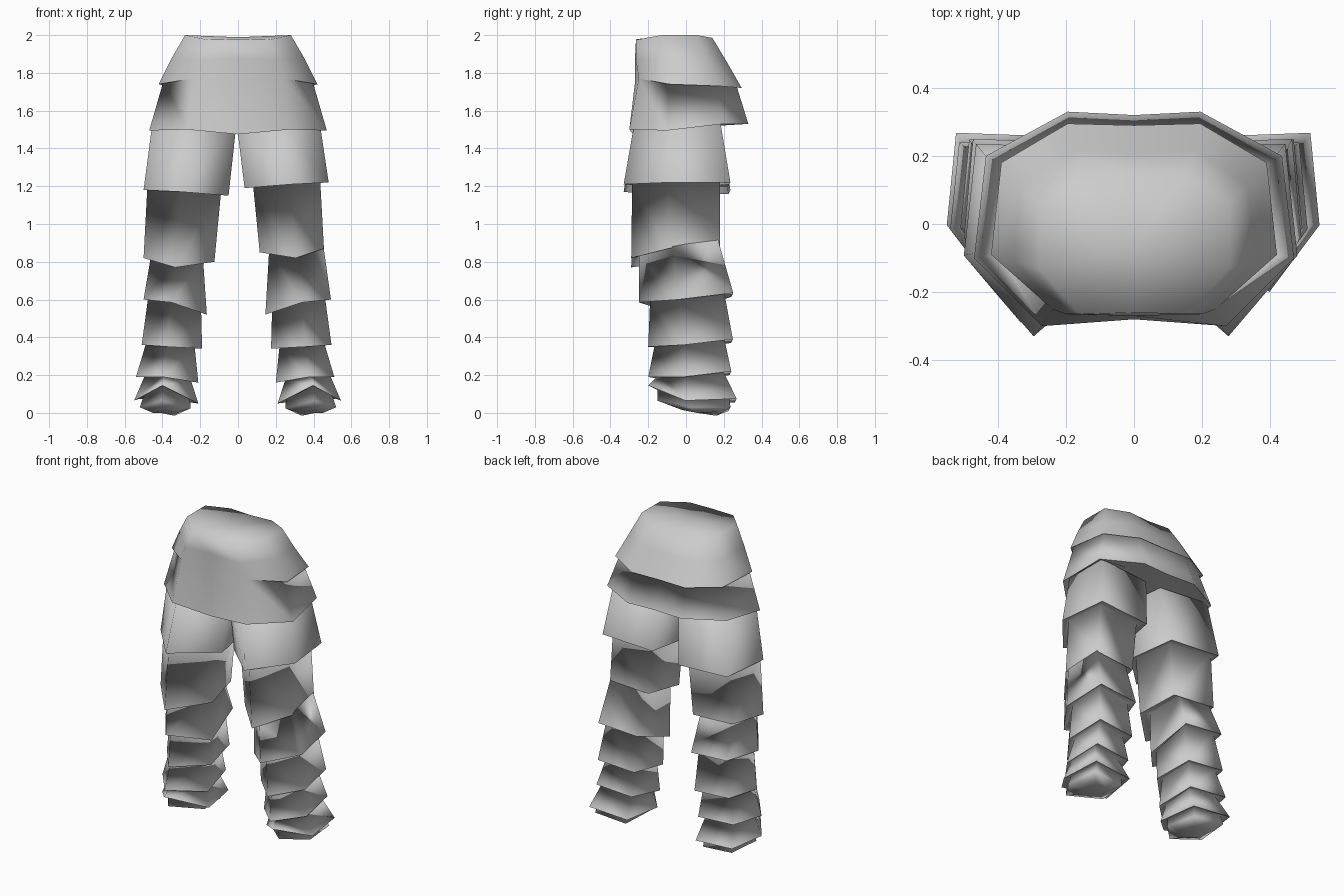
import bpy, bmesh

if "Cube" in bpy.data.objects:
    bpy.data.objects.remove(bpy.data.objects["Cube"])

grey = bpy.data.materials.new("grey cloth")
grey.diffuse_color = (0.6, 0.6, 0.6, 1)
grey.use_nodes = True
grey.node_tree.nodes["Principled BSDF"].inputs["Base Color"].default_value = grey.diffuse_color


def loft(name, rings, rims):
    """Skin a stack of rings, close both ends; smooth except along the rim rings."""
    bm = bmesh.new()
    loops = [[bm.verts.new(p) for p in r] for r in rings]
    n = len(rings[0])
    for k, (a, b) in enumerate(zip(loops, loops[1:])):
        for i in range(n):
            j = (i + 1) % n
            bm.faces.new((a[i], a[j], b[j], b[i]))
            stepped = max((a[m].co - b[m].co).length for m in (i, j)) > 0.001
            if k in rims and stepped:
                bm.edges.get((a[i], a[j])).smooth = False
    # Fan caps
    for loop in (loops[0], loops[-1]):
        cap = bm.faces.new(loop)
        bmesh.ops.poke(bm, faces=[cap])
    bmesh.ops.remove_doubles(bm, verts=bm.verts, dist=0.0005)
    bmesh.ops.recalc_face_normals(bm, faces=bm.faces)
    for f in bm.faces:
        f.smooth = True
    me = bpy.data.meshes.new(name)
    bm.to_mesh(me)
    bm.free()
    me.materials.append(grey)
    bpy.context.collection.objects.link(bpy.data.objects.new(name, me))


def mirrored(half):
    """Half outline from front centre to back centre, completed on the other side."""
    return half + [(-x, y, z) for x, y, z in half[-2:0:-1]]


# Hips: waist, short upper skirt at sides and back, longer lower skirt
hips = [
    [(0, -.26, 1.98), (.16, -.265, 1.975), (.28, -.13, 2.0), (.28, .06, 2.0), (.15, .14, 1.985), (0, .13, 1.985)],
    [(0, -.27, 1.88), (.2, -.265, 1.87), (.35, -.11, 1.88), (.335, .11, 1.87), (.18, .215, 1.86), (0, .205, 1.86)],
    [(0, -.27, 1.75), (.24, -.25, 1.77), (.42, -.09, 1.74), (.39, .18, 1.73), (.195, .295, 1.72), (0, .29, 1.72)],
    [(0, -.27, 1.75), (.24, -.25, 1.77), (.395, -.09, 1.755), (.365, .16, 1.75), (.18, .265, 1.74), (0, .26, 1.74)],
    [(0, -.28, 1.475), (.27, -.3, 1.5), (.47, -.1, 1.495), (.435, .2, 1.53), (.195, .33, 1.53), (0, .32, 1.53)],
    [(0, -.25, 1.49), (.25, -.27, 1.52), (.43, -.09, 1.53), (.4, .17, 1.55), (.18, .2, 1.55), (0, .17, 1.52)],
]
loft("hips", [mirrored(r) for r in hips], {2, 4})


def leg_ring(s, xo, xi, yf, yb, zf, zo, zb, zi):
    """Five-sided ring: front, outer, outer back, inner back, inner."""
    w, d = xo - xi, yb - yf
    ys = yf + .42 * d
    pts = [((xo + xi) / 2 + .02, yf, zf), (xo, ys, zo), (xo - .08 * w, yb, zb),
           (xi + .12 * w, yb - .01, zb - .02), (xi, ys, zi)]
    return [(s * x, y, z) for x, y, z in pts]


# Each tier: top edge (outer x, inner x, front y, back y), bottom edge, bottom heights
# (front, outer, back, inner); then the opposite leg's shift in outer x, inner x, z
tiers = [
    ((.455, .01, -.275, .18), (.5, .05, -.33, .235), (1.17, 1.18, 1.18, 1.15), (-.02, -.015, .04)),
    ((.48, .09, -.285, .18), (.5, .125, -.29, .18), (.77, .82, .85, .8), (-.045, -.01, .05)),
    ((.46, .185, -.25, .17), (.5, .165, -.25, .25), (.585, .6, .635, .52), (-.008, -.02, 0)),
    ((.475, .195, -.19, .2), (.51, .19, -.2, .248), (.35, .36, .39, .34), (-.015, -.015, 0)),
    ((.485, .23, -.165, .2), (.54, .21, -.2, .24), (.19, .19, .22, .16), (-.03, -.01, 0)),
    ((.49, .25, -.14, .19), (.55, .21, -.2, .268), (.145, .065, .075, .05), (-.005, 0, 0)),
]
for name, s, k in (("left_leg", -1, 0), ("right_leg", 1, 1)):
    rings = []
    zs = (1.51, 1.505, 1.535, 1.5)
    for top, bot, z, (dxo, dxi, dz) in tiers:
        def ring(e, h):
            return leg_ring(s, e[0] + k * dxo, e[1] + k * dxi, e[2], e[3], *h)
        rings.append(ring(top, [h + .015 for h in zs]))
        zs = [h + k * dz for h in z]
        rings.append(ring(bot, zs))
    # Foot with rounded sole
    rings.append(leg_ring(s, .5, .255, -.15, .23, .14, .09, .09, .08))
    rings.append(leg_ring(s, .52, .25, -.152, .235, .065, .03, .03, .025))
    rings.append(leg_ring(s, .45, .32, -.02, .17, .015, .0, .005, .0))
    loft(name, rings, {1, 3, 5, 7, 9, 11})
